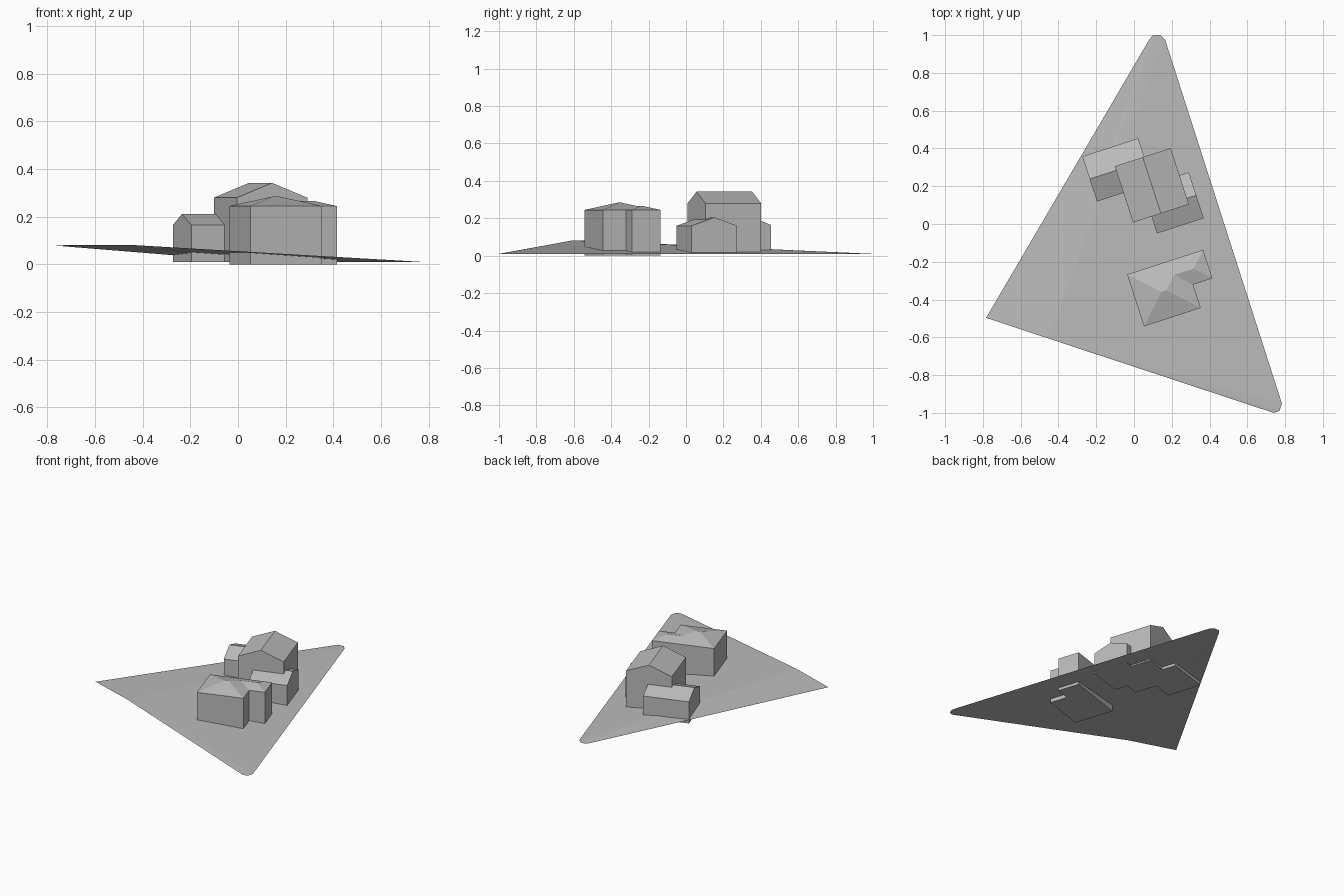
import bpy
import bmesh
from math import radians
from mathutils import Matrix, Vector

cube = bpy.data.objects.get("Cube")
if cube:
    bpy.data.objects.remove(cube, do_unlink=True)

grey = bpy.data.materials.new("plain grey")
grey.use_nodes = True
grey.diffuse_color = (0.5, 0.5, 0.5, 1)
grey.node_tree.nodes["Principled BSDF"].inputs["Base Color"].default_value = (0.5, 0.5, 0.5, 1)

TURN = Matrix.Rotation(radians(18), 4, 'Z')   # all houses share one heading


def make_object(name, bm):
    mesh = bpy.data.meshes.new(name)
    bm.to_mesh(mesh)
    bm.free()
    mesh.materials.append(grey)
    obj = bpy.data.objects.new(name, mesh)
    bpy.context.collection.objects.link(obj)
    return obj


def house(name, corner, outline, base, eave, ridge, roof_faces):
    """Walls from a floor outline, roof from eave (e) and ridge (r) points."""
    bm = bmesh.new()
    floor = [bm.verts.new((u, v, base)) for u, v in outline]
    top = [bm.verts.new((u, v, eave)) for u, v in outline]
    peak = [bm.verts.new(p) for p in ridge]
    bm.faces.new(floor[::-1])
    count = len(outline)
    for i in range(count):
        j = (i + 1) % count
        bm.faces.new((floor[i], floor[j], top[j], top[i]))
    points = {"e": top, "r": peak}
    for face in roof_faces:
        bm.faces.new([points[key[0]][int(key[1])] for key in face.split()])
    bm.transform(Matrix.Translation(Vector((*corner, 0))) @ TURN)
    bmesh.ops.recalc_face_normals(bm, faces=bm.faces)
    return make_object(name, bm)


def gable_house(name, corner, width, depth, eave, peak, along_depth):
    outline = [(0, 0), (width, 0), (width, depth), (0, depth)]
    if along_depth:
        ridge = [(width / 2, 0, peak), (width / 2, depth, peak)]
        roof = ["e0 e1 r0", "e2 e3 r1", "e1 e2 r1 r0", "e3 e0 r0 r1"]
    else:
        ridge = [(0, depth / 2, peak), (width, depth / 2, peak)]
        roof = ["e3 e0 r0", "e1 e2 r1", "e0 e1 r1 r0", "e2 e3 r0 r1"]
    return house(name, corner, outline, 0.01, eave, ridge, roof)


# Sloping ground sheet, fanned out from the raised point on its front edge
bm = bmesh.new()
rim = [(0.74, -1.0, 0.01), (0.77, -0.99, 0.01), (0.783, -0.95, 0.01),
       (0.165, 0.975, 0.01), (0.14, 1.0, 0.01), (0.1, 1.0, 0.01),
       (0.08, 0.975, 0.01), (-0.783, -0.497, 0.08)]
hub = bm.verts.new((-0.456, -0.605, 0.082))
edge = [bm.verts.new(p) for p in rim]
for a, b in zip(edge, edge[1:]):
    bm.faces.new((hub, a, b))
make_object("ground", bm)

# Three gabled houses at the back
gable_house("tall_house", (-0.005, 0.008), 0.311, 0.313, 0.28, 0.342, True)
gable_house("left_annex", (-0.196, 0.119), 0.311, 0.251, 0.165, 0.212, False)
gable_house("right_annex", (0.122, -0.05), 0.26, 0.256, 0.16, 0.205, False)

# Hipped L-shaped house at the front
w, d, wing_w, wing_v = 0.316, 0.289, 0.423, 0.13
eave, pitch = 0.245, 0.277
half, wing_half = d / 2, (d - wing_v) / 2
high, low = eave + pitch * half, eave + pitch * wing_half
house("hipped_house", (0.053, -0.542),
      [(0, 0), (w, 0), (w, wing_v), (wing_w, wing_v), (wing_w, d), (0, d)],
      0.0, eave,
      [(half, half, high), (w - half, half, high),
       (w - wing_half, d - wing_half, low), (wing_w - wing_half, d - wing_half, low)],
      ["e0 e1 r1 r0", "e1 e2 r2 r1", "e2 e3 r3 r2", "e3 e4 r3",
       "e4 e5 r0 r1 r2 r3", "e5 e0 r0"])
